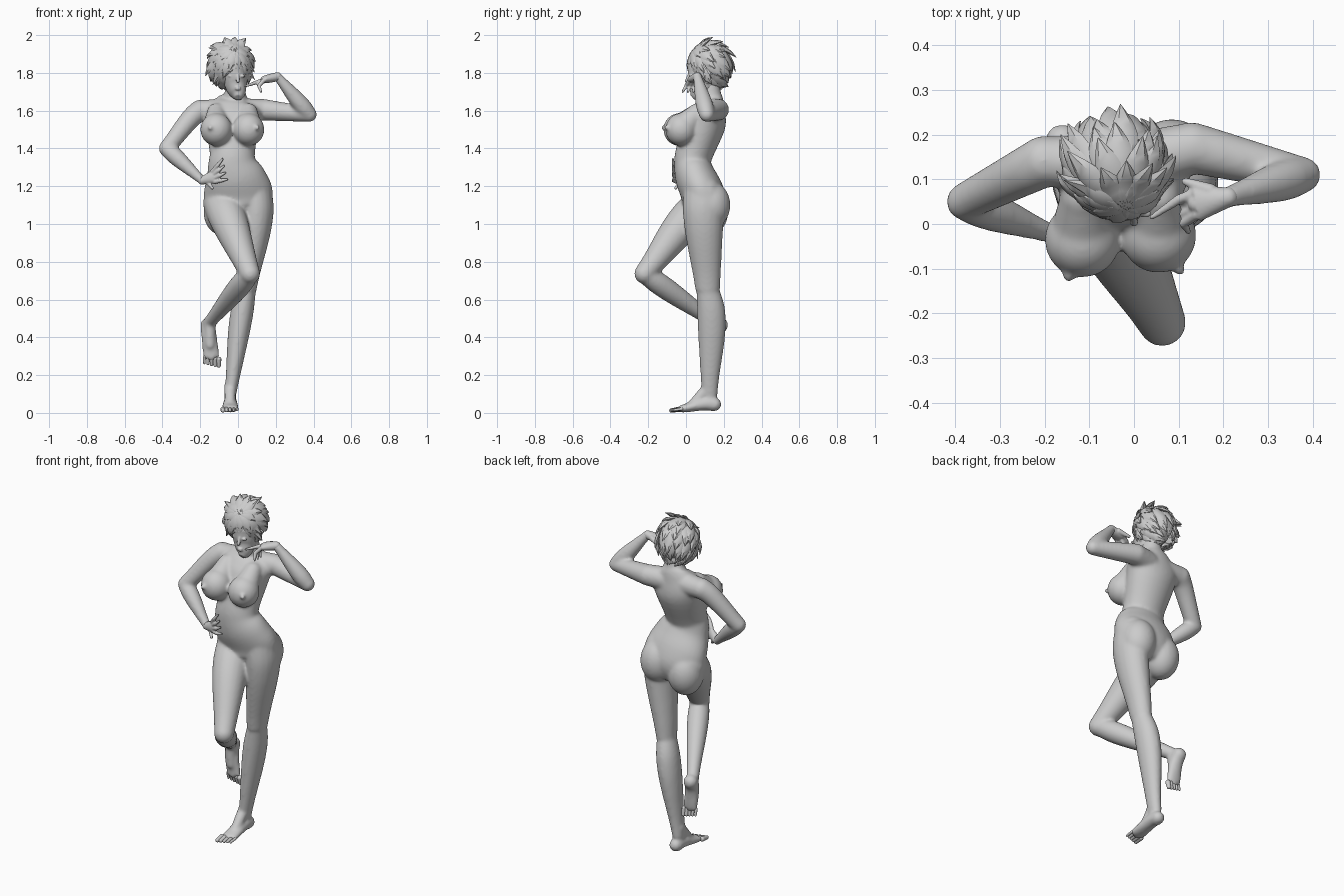
import bpy, bmesh, math, random
from mathutils import Vector, Matrix

random.seed(4)
cube = bpy.data.objects.get("Cube")
if cube:
    bpy.data.objects.remove(cube)

grey = bpy.data.materials.new("plain_grey")
grey.use_nodes = True
COLOUR = (0.6, 0.6, 0.6, 1)
grey.diffuse_color = COLOUR
grey.node_tree.nodes["Principled BSDF"].inputs["Base Color"].default_value = COLOUR

X, Y, Z = Vector((1, 0, 0)), Vector((0, 1, 0)), Vector((0, 0, 1))


def at(x, y, z):
    return Vector((x, y, z))


def spline(rows, steps):
    """Smooth curve through rows of position and two radii."""
    rows = [Vector(row) for row in rows]
    points = []
    for i in range(len(rows) - 1):
        before, start = rows[max(i - 1, 0)], rows[i]
        end, after = rows[i + 1], rows[min(i + 2, len(rows) - 1)]
        leave, arrive = (end - before) / 2, (after - start) / 2
        for k in range(steps):
            t = k / steps
            ease = t * t * (3 - 2 * t)
            points.append(start.lerp(end, ease) + leave * t * (1 - t) ** 2 - arrive * t * t * (1 - t))
    return points + [rows[-1]]


def loft(bm, rows, side=X, sides=20, steps=4):
    """Skin elliptical rings along a path; rows are x, y, z, half width, half depth."""
    path = spline(rows, steps)
    rings = []
    for i, point in enumerate(path):
        ahead, behind = path[min(i + 1, len(path) - 1)], path[max(i - 1, 0)]
        tangent = (Vector(ahead[:3]) - Vector(behind[:3])).normalized()
        u = (side - tangent * side.dot(tangent)).normalized()
        v = tangent.cross(u)
        width, depth = max(point[3], .001), max(point[4], .001)
        ring = []
        for k in range(sides):
            turn = math.tau * k / sides
            offset = u * width * math.cos(turn) + v * depth * math.sin(turn)
            ring.append(bm.verts.new(Vector(point[:3]) + offset))
        rings.append(ring)
    for low, high in zip(rings, rings[1:]):
        for k in range(sides):
            n = (k + 1) % sides
            bm.faces.new((low[k], low[n], high[n], high[k]))
    bm.faces.new(rings[0][::-1])
    bm.faces.new(rings[-1])


def ball(bm, centre, size):
    matrix = Matrix.Translation(centre) @ Matrix.Diagonal((*size, 1))
    bmesh.ops.create_uvsphere(bm, u_segments=24, v_segments=16, radius=1, matrix=matrix)


def limb(bm, start, end, r_start, r_end, bulge=0, bow=Vector(), depth=(1, 1), side=None):
    """Tapered, round-ended limb, fullest above its middle and bent by bow."""
    way = (end - start).normalized()
    side = side or (Y if abs(way.x) > .7 else X)
    rows = []
    for k in range(7):
        t = k / 6
        swell = abs(math.sin(math.pi * t ** .6)) ** 1.5
        radius = r_start + (r_end - r_start) * t + bulge * swell
        flat = depth[0] + (depth[1] - depth[0]) * t
        rows.append((*(start.lerp(end, t) + bow * swell), radius, radius * flat))
    loft(bm, rows, side)
    for tip, row in ((start, rows[0]), (end, rows[-1])):
        ball(bm, tip, [min(row[3], row[4])] * 3)


def finish(bm, name, voxel=0, smooth=4, angle=60):
    """Make the object, fusing its overlapping volumes when a voxel size is given."""
    bmesh.ops.recalc_face_normals(bm, faces=bm.faces)
    mesh = bpy.data.meshes.new(name)
    bm.to_mesh(mesh)
    bm.free()
    ob = bpy.data.objects.new(name, mesh)
    bpy.context.scene.collection.objects.link(ob)
    if voxel:
        fuse = ob.modifiers.new("fuse", "REMESH")
        fuse.mode, fuse.voxel_size = "VOXEL", voxel
        relax = ob.modifiers.new("relax", "SMOOTH")
        relax.factor, relax.iterations = .5, smooth
        graph = bpy.context.evaluated_depsgraph_get()
        ob.data = bpy.data.meshes.new_from_object(ob.evaluated_get(graph))
        ob.modifiers.clear()
    ob.data.materials.clear()
    ob.data.materials.append(grey)
    bpy.ops.object.select_all(action="DESELECT")
    ob.select_set(True)
    bpy.context.view_layer.objects.active = ob
    bpy.ops.object.shade_smooth_by_angle(angle=math.radians(angle))


# Joints of the pose
right_shoulder, right_elbow, right_wrist = at(-.2, .14, 1.6), at(-.378, .05, 1.4), at(-.19, -.02, 1.23)
left_shoulder, left_elbow, left_wrist = at(.13, .17, 1.605), at(.378, .11, 1.58), at(.21, .06, 1.78)
right_hip, right_knee, right_ankle = at(-.085, .1, 1.11), at(.063, -.22, .737), at(-.15, .15, .48)
left_hip, left_knee, left_ankle = at(.09, .095, 1.17), at(.045, .115, .65), at(-.042, .125, .09)
right_heel, right_sole = at(-.16, .185, .465), at(-.14, .16, .29)
left_heel, left_sole = at(-.04, .152, .045), at(-.042, -.03, .02)

# Torso and neck
bm = bmesh.new()
loft(bm, [(.03, .1, 1.02, .06, .08), (.005, .1, 1.1, .165, .115), (0, .085, 1.17, .183, .115),
          (-.015, .05, 1.25, .16, .108), (-.03, .035, 1.32, .13, .097), (-.03, .045, 1.38, .12, .1),
          (-.03, .1, 1.53, .145, .11), (-.025, .125, 1.6, .15, .09), (-.02, .14, 1.65, .1, .06),
          (-.015, .13, 1.68, .06, .057), (-.015, .12, 1.78, .047, .052)], sides=32)
# Chest
for centre, toward in ((at(-.115, -.035, 1.5), at(-.3, -.8, .1)), (at(.055, -.025, 1.5), at(.45, -.75, .1))):
    ball(bm, centre, (.085, .085, .087))
    ball(bm, centre + toward * .105, [.014] * 3)
    limb(bm, at(centre.x, .06, 1.59), centre, .05, .078)
# Seat
for centre in (at(.085, .133, 1.1), at(-.085, .122, 1.065)):
    ball(bm, centre, (.098, .102, .125))
# Arms, joined to the chest by collars
limb(bm, at(-.06, .135, 1.6), right_shoulder, .065, .056)
limb(bm, right_shoulder, right_elbow, .058, .042, bow=Z * .015)
limb(bm, right_elbow, right_wrist, .042, .023, .008)
limb(bm, at(.03, .145, 1.6), left_shoulder, .065, .058)
limb(bm, left_shoulder, left_elbow, .058, .04)
limb(bm, left_elbow, left_wrist, .04, .024, .01)
# Legs
limb(bm, left_hip, left_knee, .09, .052, .008, X * .02 - Y * .008, (1.2, 1.25))
limb(bm, left_knee, left_ankle, .05, .031, .016, Y * .018 - X * .006, (1.2, 1.35))
limb(bm, right_hip, right_knee, .1, .054, .01, Y * -.02)
limb(bm, right_knee, right_ankle, .05, .034, .013)
# Feet with insteps
limb(bm, left_heel, left_sole, .036, .047, bow=Z * .01, depth=(1.1, .4))
limb(bm, left_ankle + Z * .05, at(-.042, .03, .04), .033, .026)
limb(bm, right_heel, right_sole, .039, .045, bow=Y * -.015, depth=(1, .4))
limb(bm, right_ankle, at(-.148, .147, .36), .034, .026)
finish(bm, "body", .0075, 15)

# Toes, from the big toe outwards
bm = bmesh.new()
for sole, step, way in ((left_sole, X, Y * -.04 - Z * .006), (right_sole, -X, Z * -.033 + Y * .008)):
    for i in range(5):
        radius = .014 - .0015 * i
        root = sole + step * .019 * (i - 2) - way * (.1 * i - .2)
        limb(bm, root, root + way, radius, radius * .8)
finish(bm, "toes")


def fingers(bm, knuckles, reach, fan, count, lift):
    """Row of bent fingers spread along fan."""
    for i in range(count):
        spread = fan * ((count - 1) / 2 - i)
        root, tip = knuckles + spread * .5, knuckles + reach + spread
        bend = root.lerp(tip, .5) + lift
        limb(bm, root, bend, .012, .0105)
        limb(bm, bend, tip, .0105, .006)


# Hand resting on the hip
bm = bmesh.new()
palm = at(-.13, -.045, 1.25)
limb(bm, right_wrist, palm, .022, .034, depth=(1, .45), side=Z)
fingers(bm, palm, at(.06, -.025, .04), at(-.008, 0, .036), 4, Y * -.008)
limb(bm, right_wrist + X * .02, at(-.135, -.055, 1.19), .013, .008)
finish(bm, "hip_hand", .004, 3)

# Hand raised to the mouth
bm = bmesh.new()
palm = at(.14, .045, 1.765)
limb(bm, left_wrist, palm, .023, .04, depth=(1, .5), side=Y)
fingers(bm, palm - Y * .01, at(-.018, -.025, -.066), Y * .028, 3, X * -.02)
index_bend = at(.1, .055, 1.75)
limb(bm, palm + Y * .025, index_bend, .012, .011)
limb(bm, index_bend, at(.04, .015, 1.73), .011, .006)
limb(bm, at(.17, .075, 1.775), at(.115, .095, 1.755), .016, .009)
finish(bm, "raised_hand", .004, 3)

# Head with nose, lips, eyes, brows and ears
bm = bmesh.new()
loft(bm, [(0, .035, 1.67, .018, .018), (0, .055, 1.69, .04, .046), (-.01, .08, 1.73, .057, .07),
          (-.015, .095, 1.78, .066, .088), (-.02, .105, 1.83, .07, .094),
          (-.02, .11, 1.92, .035, .05)], sides=28)
limb(bm, at(0, .014, 1.79), at(0, .004, 1.757), .006, .01)
for z in (1.714, 1.723):
    ball(bm, (0, .018, z), (.015, .01, .006))
for s in (-1, 1):
    ball(bm, (s * .03 - .006, .023, 1.783), (.016, .009, .007))
    ball(bm, (s * .066 - .017, .115, 1.775), (.012, .02, .032))
finish(bm, "head", .004, 4)

# Hair: overlapping pointed locks sweeping away from a front crown
skull = at(-.037, .122, 1.843)
crown = at(.15, -.72, .7).normalized()
across = crown.cross(X).normalized()
along = crown.cross(across)


def lock(out, start, length, lift):
    """Path of one lock lying on the skull and lifting at its tip."""
    path = []
    for t in (0, .25, .5, .75, 1):
        angle = start + length * t
        ray = crown * math.cos(angle) + out * math.sin(angle)
        rise = lift * t ** 2.5 * (1 if ray.y > -.3 else .25)
        width = .03 * math.sin(math.pi * (.15 + .85 * t)) ** .8 if t < 1 else .001
        ray.z *= 1.1
        path.append((*(skull + ray * .105 * (1 + rise)), width, min(width, .01)))
    return path


def covers_face(tip):
    brow = 1.795 if abs(tip[0] + .01) < .05 else 1.735
    return tip[2] < (brow if tip[1] < .09 else 1.7)


bm = bmesh.new()
ball(bm, skull, (.086, .095, .102))
for row in range(6):
    count = 11 + row % 3
    for k in range(count):
        turn = math.tau * (k + row % 2 / 2 + random.uniform(-.25, .25)) / count
        out = across * math.cos(turn) + along * math.sin(turn)
        start, length, lift = row * .36, random.uniform(.9, 1.25), random.uniform(.2, .45)
        path = lock(out, start, length, lift)
        while covers_face(path[-1]) and length > .35:
            length *= .9
            path = lock(out, start, length, lift)
        if not covers_face(path[-1]):
            loft(bm, path, crown.cross(out), sides=6, steps=2)
finish(bm, "hair", angle=35)
